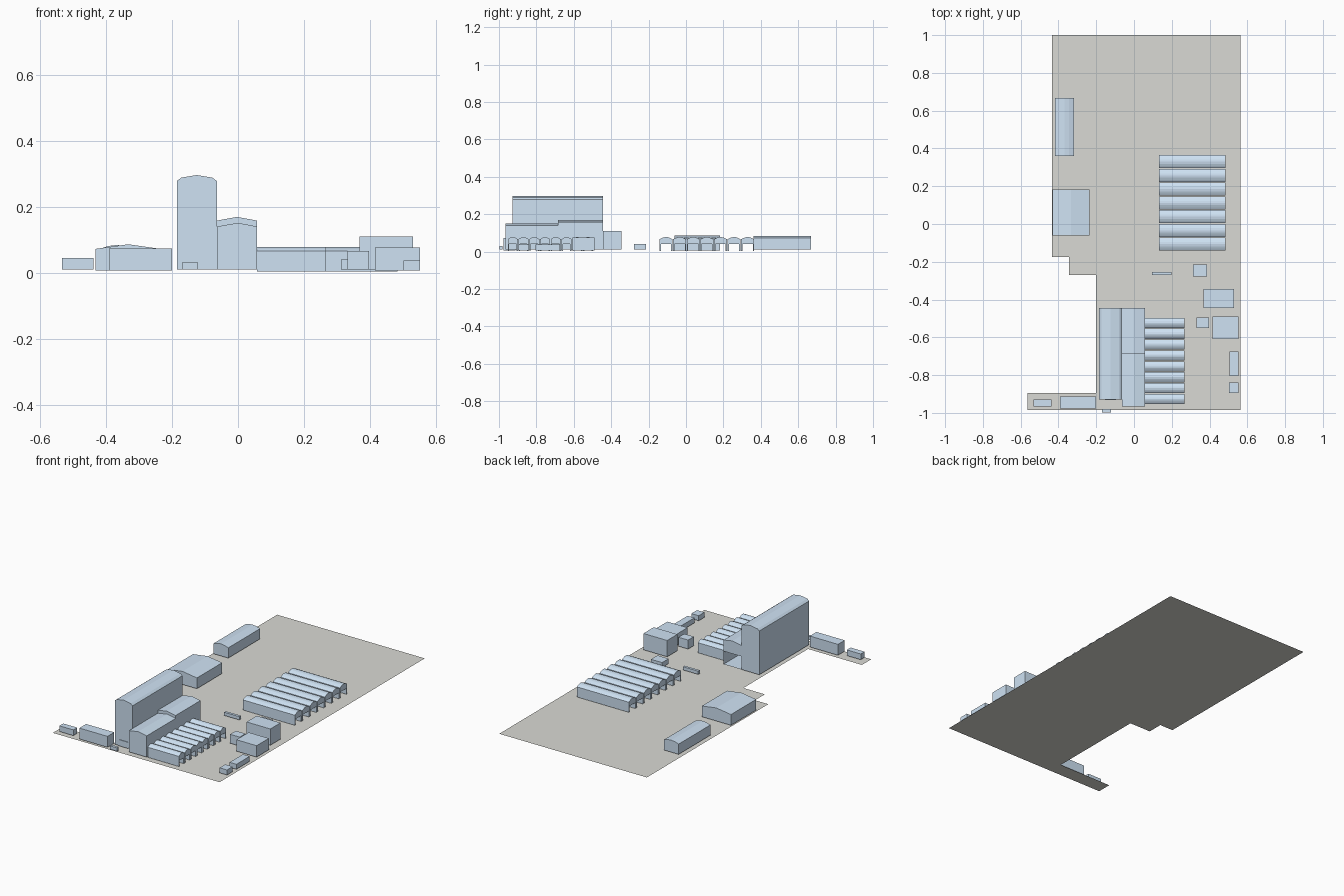
import bpy, bmesh, math

if "Cube" in bpy.data.objects:
    bpy.data.objects.remove(bpy.data.objects["Cube"])


def material(name, rgb):
    m = bpy.data.materials.new(name)
    m.diffuse_color = (*rgb, 1)
    m.use_nodes = True
    m.node_tree.nodes["Principled BSDF"].inputs["Base Color"].default_value = m.diffuse_color
    return m


BLUE = material("pale_blue", (0.62, 0.76, 0.90))
GREY = material("ground_grey", (0.70, 0.70, 0.66))


def finish(bm, name, mat):
    bmesh.ops.recalc_face_normals(bm, faces=bm.faces)
    me = bpy.data.meshes.new(name)
    bm.to_mesh(me)
    bm.free()
    me.materials.append(mat)
    ob = bpy.data.objects.new(name, me)
    bpy.context.collection.objects.link(ob)
    return ob


def add_prism(bm, profile, axis, a, b, cap_end=True):
    """Extrude a (horizontal, z) profile along x or y from a to b."""
    def ring(t):
        return [bm.verts.new((u, t, z) if axis == 'y' else (t, u, z)) for u, z in profile]
    p, q = ring(a), ring(b)
    n = len(profile)
    for i in range(n):
        j = (i + 1) % n
        bm.faces.new((p[i], p[j], q[j], q[i]))
    bm.faces.new(p)
    if cap_end:
        bm.faces.new(q)


def arc(a, b, eave, top, n):
    """Shallow barrel roof outline from a to b."""
    return [(a + (b - a) * i / n, eave + (top - eave) * math.sin(math.pi * i / n))
            for i in range(n + 1)]


def building(name, roof, y0, y1, z0=0.006):
    bm = bmesh.new()
    add_prism(bm, [(roof[0][0], z0)] + roof + [(roof[-1][0], z0)], 'y', y0, y1)
    return finish(bm, name, BLUE)


# Flat site plate
bm = bmesh.new()
outline = [(-0.435, 1), (-0.435, -0.175), (-0.345, -0.175), (-0.345, -0.27), (-0.2, -0.27),
           (-0.2, -0.895), (-0.565, -0.895), (-0.565, -0.985), (0.565, -0.985), (0.565, 1)]
bm.faces.new([bm.verts.new((x, y, 0)) for x, y in outline])
finish(bm, "site_plate", GREY)

# Tall hall with bevelled, slightly crowned roof
building("tall_hall", [(-0.185, 0.278), (-0.172, 0.288), (-0.125, 0.296),
                       (-0.078, 0.288), (-0.064, 0.278)], -0.928, -0.445, 0.01)

# Gabled middle hall, front part
building("middle_hall_front", [(-0.063, 0.14), (0, 0.151), (0.057, 0.14)], -0.965, -0.685, 0.01)

# Gabled middle hall, rear part with an open lower back end
bm = bmesh.new()
gable = [(-0.063, 0.158), (-0.003, 0.169), (0.057, 0.158)]
add_prism(bm, [(-0.063, 0.01)] + gable + [(0.057, 0.01)], 'y', -0.685, -0.445, cap_end=False)
finish(bm, "middle_hall_rear", BLUE)
bm = bmesh.new()
add_prism(bm, [(-0.063, 0.09)] + gable + [(0.057, 0.09)], 'y', -0.449, -0.445)
finish(bm, "rear_lintel", BLUE)

# West halls with curved roofs
building("west_hall", [(-0.432, 0.072), (-0.368, 0.081), (-0.333, 0.086),
                       (-0.298, 0.081), (-0.235, 0.072)], -0.062, 0.182)
building("northwest_hall", arc(-0.418, -0.318, 0.073, 0.084, 4), 0.36, 0.668, 0.01)


# Rows of barrel-roofed bays standing on thin walls
def bay_row(name, x0, x1, y0, y1, count):
    w = (y1 - y0) / count
    leg = 0.007
    for i in range(count):
        a, b = y0 + i * w + 0.002, y0 + (i + 1) * w - 0.002
        profile = ([(a, 0.004)] + arc(a, b, 0.066, 0.078, 6) +
                   [(b, 0.004), (b - leg, 0.004), (b - leg, 0.04),
                    (a + leg, 0.04), (a + leg, 0.004)])
        bm = bmesh.new()
        add_prism(bm, profile, 'x', x0, x1)
        finish(bm, f"{name}_{i + 1}", BLUE)


bay_row("north_bay", 0.132, 0.484, -0.143, 0.366, 7)
bay_row("south_bay", 0.057, 0.267, -0.955, -0.495, 8)

# Plain box buildings: x0, x1, y0, y1, z0, z1
boxes = {
    "gate_shed": (-0.533, -0.438, -0.967, -0.93, 0.01, 0.045),
    "gate_office": (-0.391, -0.2, -0.977, -0.912, 0.006, 0.073),
    "kerb_block": (-0.17, -0.122, -0.997, -0.98, 0.01, 0.031),
    "tall_hall_porch": (-0.153, -0.094, -0.932, -0.92, 0.01, 0.048),
    "low_block": (0.095, 0.198, -0.27, -0.254, 0.01, 0.03),
    "yard_shed": (0.312, 0.387, -0.277, -0.214, 0.01, 0.04),
    "workshop": (0.369, 0.53, -0.444, -0.345, 0.01, 0.11),
    "store": (0.415, 0.552, -0.608, -0.49, 0.006, 0.076),
    "pump_house": (0.332, 0.397, -0.55, -0.495, 0.01, 0.065),
    "long_shed": (0.506, 0.552, -0.804, -0.675, 0.006, 0.037),
    "corner_shed": (0.502, 0.552, -0.895, -0.84, 0.006, 0.037),
}
for name, (x0, x1, y0, y1, z0, z1) in boxes.items():
    building(name, [(x0, z1), (x1, z1)], y0, y1, z0)
